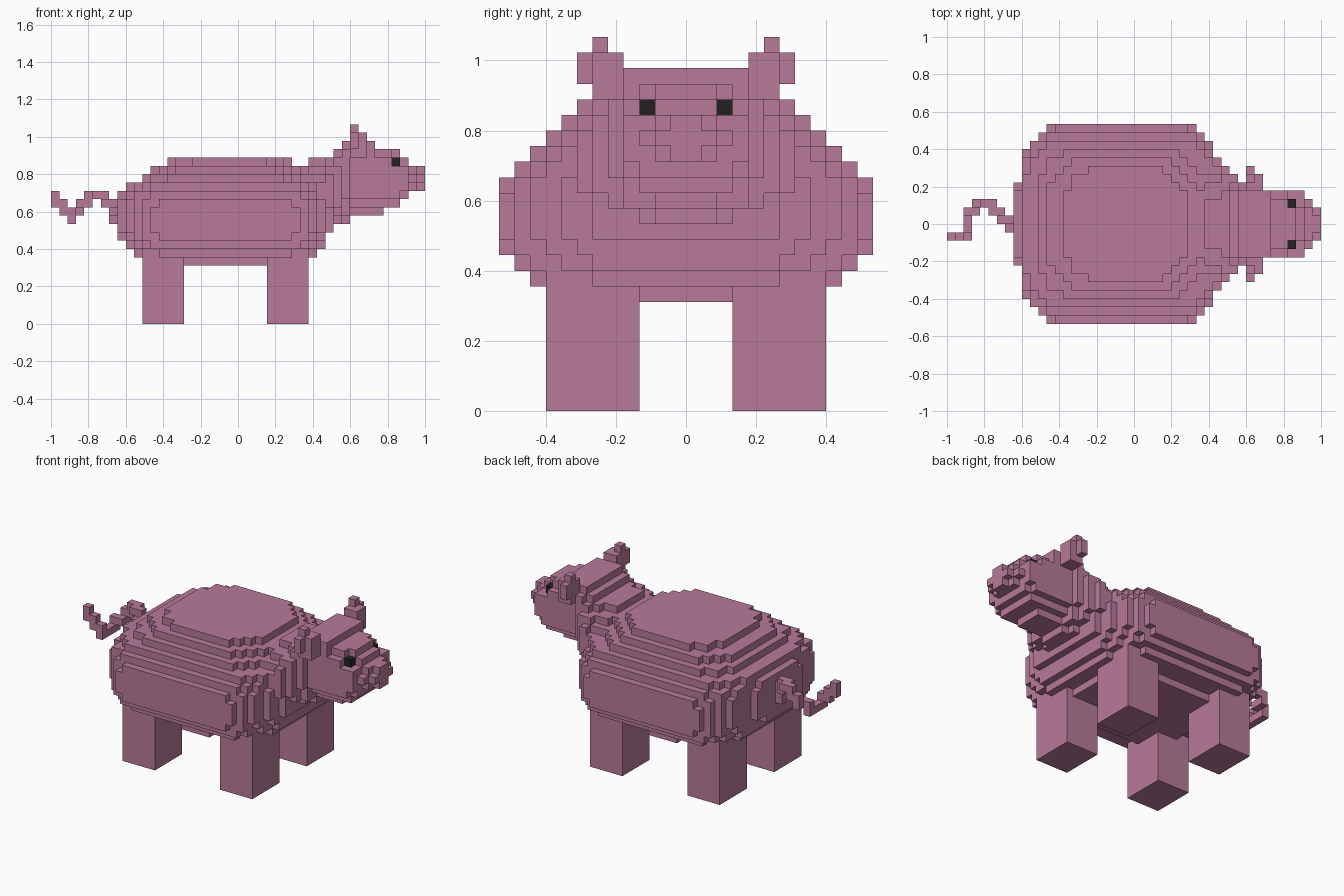
import bpy, bmesh, math

if "Cube" in bpy.data.objects:
    bpy.data.objects.remove(bpy.data.objects["Cube"], do_unlink=True)

V = 2 / 45  # edge length of one block


def material(name, rgb):
    m = bpy.data.materials.new(name)
    m.use_nodes = True
    m.diffuse_color = (*rgb, 1)
    bsdf = m.node_tree.nodes["Principled BSDF"]
    bsdf.inputs["Base Color"].default_value = (*rgb, 1)
    bsdf.inputs["Roughness"].default_value = 0.9
    return m


PINK = material("dusty pink", (0.48, 0.195, 0.32))
BLACK = material("eye black", (0.016, 0.016, 0.016))

# Outward quad of a unit block for each direction
QUADS = {
    (1, 0, 0): [(1, 0, 0), (1, 1, 0), (1, 1, 1), (1, 0, 1)],
    (-1, 0, 0): [(0, 0, 0), (0, 0, 1), (0, 1, 1), (0, 1, 0)],
    (0, 1, 0): [(0, 1, 0), (0, 1, 1), (1, 1, 1), (1, 1, 0)],
    (0, -1, 0): [(0, 0, 0), (1, 0, 0), (1, 0, 1), (0, 0, 1)],
    (0, 0, 1): [(0, 0, 1), (1, 0, 1), (1, 1, 1), (0, 1, 1)],
    (0, 0, -1): [(0, 0, 0), (0, 1, 0), (1, 1, 0), (1, 0, 0)],
}


def blocks(name, cells, mat):
    """Make the outer shell of a set of (i, j, k) blocks, merging flat areas."""
    bm = bmesh.new()
    for i, j, k in sorted(cells):
        for (a, b, c), quad in QUADS.items():
            if (i + a, j + b, k + c) not in cells:
                bm.faces.new([bm.verts.new((-1 + (i + x) * V, (j + y) * V, (k + z) * V))
                              for x, y, z in quad])
    bmesh.ops.remove_doubles(bm, verts=bm.verts, dist=V * 0.01)
    bmesh.ops.dissolve_limit(bm, angle_limit=math.radians(1), verts=bm.verts, edges=bm.edges)
    me = bpy.data.meshes.new(name)
    bm.to_mesh(me)
    bm.free()
    me.materials.append(mat)
    ob = bpy.data.objects.new(name, me)
    bpy.context.collection.objects.link(ob)
    return ob


def box(i0, i1, j0, j1, k0, k1):
    return {(i, j, k) for i in range(i0, i1) for j in range(j0, j1) for k in range(k0, k1)}


def mirrored(cells):
    return {(i, -1 - j, k) for i, j, k in cells}


# Body: horizontal layers (level, back, front, half width, back steps, front steps)
layers = [
    (7, 13, 30, 7, [3, 2, 1], [3, 2, 1]),
    (8, 10, 32, 10, [4, 2, 1], [4, 2, 1]),
    (9, 9, 33, 11, [4, 2, 1], [5, 3, 1]),
    (10, 8, 33, 12, [9, 4, 2, 1, 1], [5, 3, 1, 1]),
    (11, 8, 34, 12, [7, 3, 2, 1], [6, 4, 2, 1]),
    (12, 8, 34, 12, [7, 3, 2, 1], [6, 4, 2, 1]),
    (13, 8, 34, 12, [7, 3, 2, 1], [6, 4, 2, 1]),
    (14, 8, 34, 12, [7, 3, 2, 1, 1], [6, 4, 2, 1, 1]),
    (15, 8, 34, 11, [7, 3, 1, 1], [6, 4, 2, 1]),
    (16, 9, 33, 10, [4, 2, 1], [4, 2, 1]),
    (17, 11, 31, 9, [3, 1, 1], [3, 2, 1]),
    (18, 12, 30, 8, [3, 2, 1], [3, 2, 1]),
    (19, 14, 29, 7, [3, 1, 1], [3, 2, 1]),
]
body = set()
for k, i0, i1, hw, back, front in layers:
    for i in range(i0, i1):
        a, b = i - i0, i1 - 1 - i
        w = hw - max(back[a] if a < len(back) else 0, front[b] if b < len(front) else 0)
        body |= box(i, i + 1, -w, w, k, k + 1)
blocks("body", body, PINK)

# Neck, head and snout: rounded cross-sections
# (first column, last column, half width, bottom, top, upper roundness, lower roundness)
slices = [
    (29, 30, 7, 9, 19, 2.5, 2.5),
    (31, 32, 7, 9, 20, 2.2, 2.2),
    (33, 33, 7, 11, 20, 2.4, 2.2),
    (34, 34, 6, 12, 21, 2.6, 2.2),
    (35, 35, 5, 12, 22, 4, 2.2),
    (36, 38, 4, 13, 22, 9, 2.5),
    (39, 39, 4, 13, 21, 5, 2.5),
    (40, 40, 4, 14, 21, 3, 2.5),
    (41, 41, 4, 14, 21, 2, 2.5),
    (42, 42, 4, 15, 20, 2, 2.5),
    (43, 43, 3, 16, 19, 2, 2),
    (44, 44, 2, 16, 19, 2, 2),
]
head = set()
for first, last, hw, lo, hi, up, down in slices:
    mid, r = (lo + hi) / 2, (hi - lo) / 2
    for i, j, k in box(first, last + 1, -hw, hw, lo, hi):
        d = (k + 0.5 - mid) / r
        n = up if d > 0 else down
        if abs(d) ** n + (abs(j + 0.5) / hw) ** n <= 1:
            head.add((i, j, k))

# Eyes sit in sockets cut from the head
eye = {(41, 2, 19)}
blocks("head", head - eye - mirrored(eye), PINK)
blocks("left_eye", eye, BLACK)
blocks("right_eye", mirrored(eye), BLACK)

# Ears: base, flap and tip
ear = box(36, 38, 3, 6, 20, 23) | box(36, 37, 4, 7, 21, 23) | {(36, 5, 23)}
ear -= box(36, 38, 3, 4, 21, 23)
blocks("left_ear", ear, PINK)
blocks("right_ear", mirrored(ear), PINK)

# Legs
for where, i in (("back", 11), ("front", 26)):
    leg = box(i, i + 5, 3, 9, 0, 9)
    blocks("left_" + where + "_leg", leg, PINK)
    blocks("right_" + where + "_leg", mirrored(leg), PINK)

# Curly tail: a chain of single blocks
tail = {
    (0, -2, 15), (0, -2, 14), (1, -2, 14), (1, -2, 13), (2, -2, 13), (2, -2, 12),
    (2, -1, 12), (2, 0, 12), (2, 1, 12), (2, 1, 13), (3, 1, 13), (3, 2, 13), (3, 2, 14),
    (4, 2, 14), (4, 2, 15), (5, 2, 15), (5, 1, 15), (6, 1, 15), (6, 1, 14), (6, 0, 14),
    (7, 0, 14), (7, 0, 13), (7, -1, 13), (7, 0, 12),
}
blocks("tail", tail, PINK)
